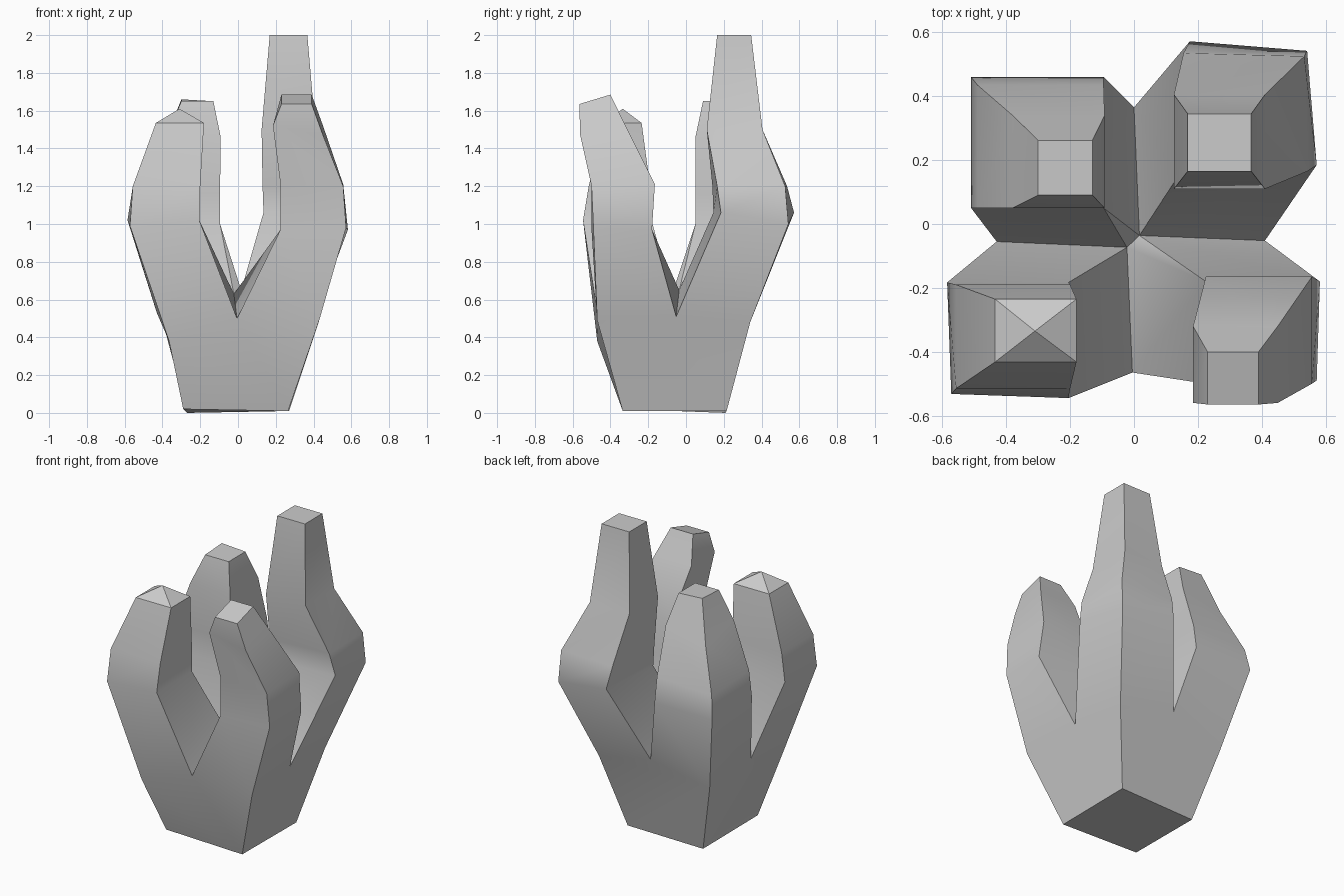
import bpy, bmesh
from math import radians

if "Cube" in bpy.data.objects:
    bpy.data.objects.remove(bpy.data.objects["Cube"])

bm = bmesh.new()


def vert(x, y, z):
    return bm.verts.new((x, y, z))


def section(sx, sy, ix, ox, iy, oy, zi, zo, c=0.0, d=0.0):
    """Four-sided finger section: inner (pushed in by d), x side,
    outer corner (pulled in by c), y side."""
    return [vert(ix - sx * d, iy - sy * d, zi), vert(ox, iy, zi),
            vert(ox - sx * c, oy - sy * c, zo), vert(ix, oy, zi)]


def bridge(a, b):
    for i in range(4):
        j = (i + 1) % 4
        bm.faces.new((a[i], a[j], b[j], b[i]))


# Short ridge in the middle and the valleys between fingers
ridge = {-1: vert(-0.022, -0.073, 0.63), 1: vert(0.017, -0.036, 0.65)}
x_valley = {-1: vert(-0.43, -0.055, 0.53), 1: vert(0.41, -0.052, 0.51)}
y_valley = {-1: vert(-0.005, -0.465, 0.50), 1: vert(0.0, 0.365, 0.57)}

# Palm corners and foot corners, keyed by side signs
palm = {(-1, -1): vert(-0.365, -0.47, 0.38), (1, -1): vert(0.43, -0.47, 0.49),
        (1, 1): vert(0.39, 0.34, 0.48), (-1, 1): vert(-0.395, 0.32, 0.47)}
foot = {(-1, -1): vert(-0.29, -0.325, 0.02), (1, -1): vert(0.265, -0.335, 0.01),
        (1, 1): vert(0.27, 0.215, 0.01), (-1, 1): vert(-0.27, 0.21, 0.0)}

# Fingers: inner x, outer x, inner y, outer y, inner z, outer z, insets
fingers = {
    (-1, -1): [(-0.205, -0.585, -0.183, -0.545, 1.02, 0.99, 0.013),
               (-0.20, -0.557, -0.19, -0.515, 1.20, 1.20),
               (-0.18, -0.435, -0.235, -0.432, 1.535, 1.535)],
    (1, -1): [(0.225, 0.582, -0.18, -0.50, 0.97, 0.98, 0.01),
              (0.225, 0.557, -0.165, -0.50, 1.21, 1.20),
              (0.185, 0.45, -0.32, -0.56, 1.52, 1.47),
              (0.23, 0.39, -0.40, -0.565, 1.685, 1.635)],
    (1, 1): [(0.175, 0.572, 0.185, 0.572, 1.06, 1.0, 0.03, 0.04),
             (0.155, 0.543, 0.165, 0.535, 1.20, 1.20, 0.01, 0.025),
             (0.125, 0.41, 0.11, 0.405, 1.50, 1.50),
             (0.168, 0.367, 0.165, 0.345, 2.0, 2.0)],
    (-1, 1): [(-0.095, -0.51, 0.05, 0.46, 1.0, 1.0),
              (-0.095, -0.49, 0.05, 0.435, 1.16, 1.14),
              (-0.092, -0.38, 0.05, 0.34, 1.46, 1.40),
              (-0.13, -0.30, 0.09, 0.262, 1.65, 1.66)],
}
for (sx, sy), rows in fingers.items():
    # Valley ring up to the first section; x valleys and y valleys pick ridge ends
    rx, ry = ridge[sx], ridge[sy]
    xv, yv, pc = x_valley[sx], y_valley[sy], palm[sx, sy]
    ring = section(sx, sy, *rows[0])
    inner, xside, corner, yside = ring
    bm.faces.new((rx, xv, xside, inner))
    bm.faces.new((xv, pc, corner, xside))
    bm.faces.new((pc, yv, yside, corner))
    bm.faces.new((yv, ry, inner, yside))
    if rx is not ry:
        bm.faces.new((ry, rx, inner))
    # Remaining finger sections
    for row in rows[1:]:
        nxt = section(sx, sy, *row)
        bridge(ring, nxt)
        ring = nxt
    # Pointed tip on one finger, flat tips on the rest
    if (sx, sy) == (-1, -1):
        tip = vert(-0.31, -0.335, 1.61)
        for i in range(4):
            bm.faces.new((ring[i], ring[(i + 1) % 4], tip))
    else:
        if (sx, sy) == (1, -1):  # tilted tip: front edge low
            ring[3].co.z = ring[2].co.z
        bm.faces.new(ring)

# Palm walls and underside
for s in (-1, 1):
    bm.faces.new((foot[-1, s], foot[1, s], palm[1, s], y_valley[s], palm[-1, s]))
    bm.faces.new((foot[s, -1], foot[s, 1], palm[s, 1], x_valley[s], palm[s, -1]))
bm.faces.new([foot[k] for k in ((-1, -1), (1, -1), (1, 1), (-1, 1))])

bmesh.ops.recalc_face_normals(bm, faces=bm.faces[:])
mesh = bpy.data.meshes.new("four_finger_claw")
bm.to_mesh(mesh)
bm.free()
claw = bpy.data.objects.new("four_finger_claw", mesh)
bpy.context.collection.objects.link(claw)

# Soft shading across shallow edges
bpy.context.view_layer.objects.active = claw
claw.select_set(True)
bpy.ops.object.shade_smooth_by_angle(angle=radians(35))
